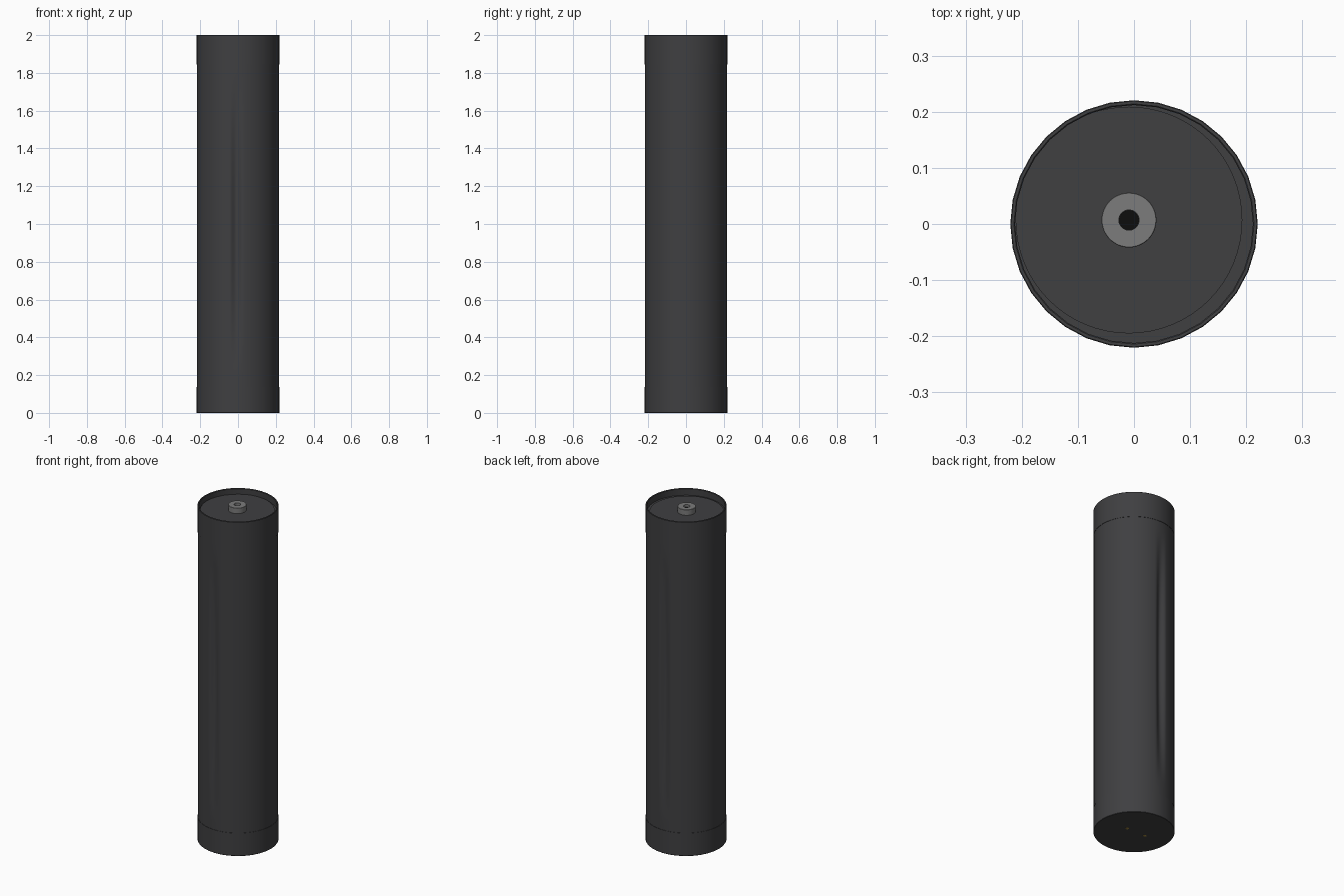
import bpy, bmesh, math
from math import sin, cos, pi

if "Cube" in bpy.data.objects:
    bpy.data.objects.remove(bpy.data.objects["Cube"])

CX, CY = -0.009, 0.007      # centre of the inner fittings


def material(name, col):
    m = bpy.data.materials.new(name)
    m.diffuse_color = (*col, 1)
    m.use_nodes = True
    m.node_tree.nodes["Principled BSDF"].inputs["Base Color"].default_value = m.diffuse_color
    return m


DARK = material("dark_shell", (0.05, 0.05, 0.053))
METAL = material("steel", (0.2, 0.2, 0.2))
GOLD = material("gold", (0.45, 0.3, 0.06))
BLACK = material("black", (0.004, 0.004, 0.004))


def finish(name, bm, mat):
    bmesh.ops.remove_doubles(bm, verts=bm.verts, dist=1e-6)
    bmesh.ops.recalc_face_normals(bm, faces=bm.faces)
    me = bpy.data.meshes.new(name)
    bm.to_mesh(me)
    bm.free()
    ob = bpy.data.objects.new(name, me)
    bpy.context.collection.objects.link(ob)
    me.materials.append(mat)
    bpy.ops.object.select_all(action='DESELECT')
    ob.select_set(True)
    bpy.context.view_layer.objects.active = ob
    bpy.ops.object.shade_smooth_by_angle(angle=math.radians(35))
    return ob


def lathe(name, profile, mat, n=32, x=0, y=0, shape=None):
    """Revolve (radius, z) points; radius 0 closes the end."""
    bm = bmesh.new()
    rings = []
    for r, z in profile:
        ring = []
        for i in range(n):
            a = 2 * pi * i / n
            rr = shape(a, r, z) if shape else r
            ring.append(bm.verts.new((x + rr * cos(a), y + rr * sin(a), z)))
        rings.append(ring)
    for lo, hi in zip(rings, rings[1:]):
        for i in range(n):
            j = (i + 1) % n
            bm.faces.new((lo[i], lo[j], hi[j], hi[i]))
    return finish(name, bm, mat)


def dented(a, r, z):
    """Long shallow hollow on the front and the back."""
    u = (r * cos(a) - CX) / 0.036
    v = (z - 1.0) / 0.78
    d = 1 - u * u
    e = 1 - v * v
    return r - 0.019 * d * d * e if d > 0 and e > 0 else r


# main tube with the two finger hollows
body = [(0, 0.02)] + [(0.218, 0.02 + 1.94 * k / 48) for k in range(49)] + [(0, 1.96)]
lathe("body_tube", body, DARK, 192, shape=dented)

# end collars
lathe("bottom_cap", [(0, 0), (0.219, 0), (0.2205, 0.002), (0.2205, 0.138),
                     (0.216, 0.138)], DARK)
lathe("top_collar", [(0.216, 1.845), (0.2205, 1.845), (0.2205, 1.998), (0.219, 2.0),
                     (0.214, 2.0), (0.212, 1.998), (0.212, 1.955)], DARK)

# recessed top plate with its hollow connector
lathe("top_plate", [(0.202, 1.955), (0.202, 1.966), (0, 1.966)], DARK, 64, CX, CY)
lathe("connector", [(0.049, 1.96), (0.049, 1.998), (0.048, 1.999), (0.018, 1.999),
                    (0.018, 1.967)], METAL, 48, CX, CY)
lathe("connector_hole", [(0.0178, 1.96), (0.0178, 1.985), (0, 1.985)], BLACK, 32, CX, CY)

# charging contacts underneath
for side, label in ((-1, "left"), (1, "right")):
    lathe(f"contact_{label}", [(0, -0.001), (0.009, -0.001), (0.009, 0.01)],
          GOLD, 16, CX + side * 0.062, CY)
